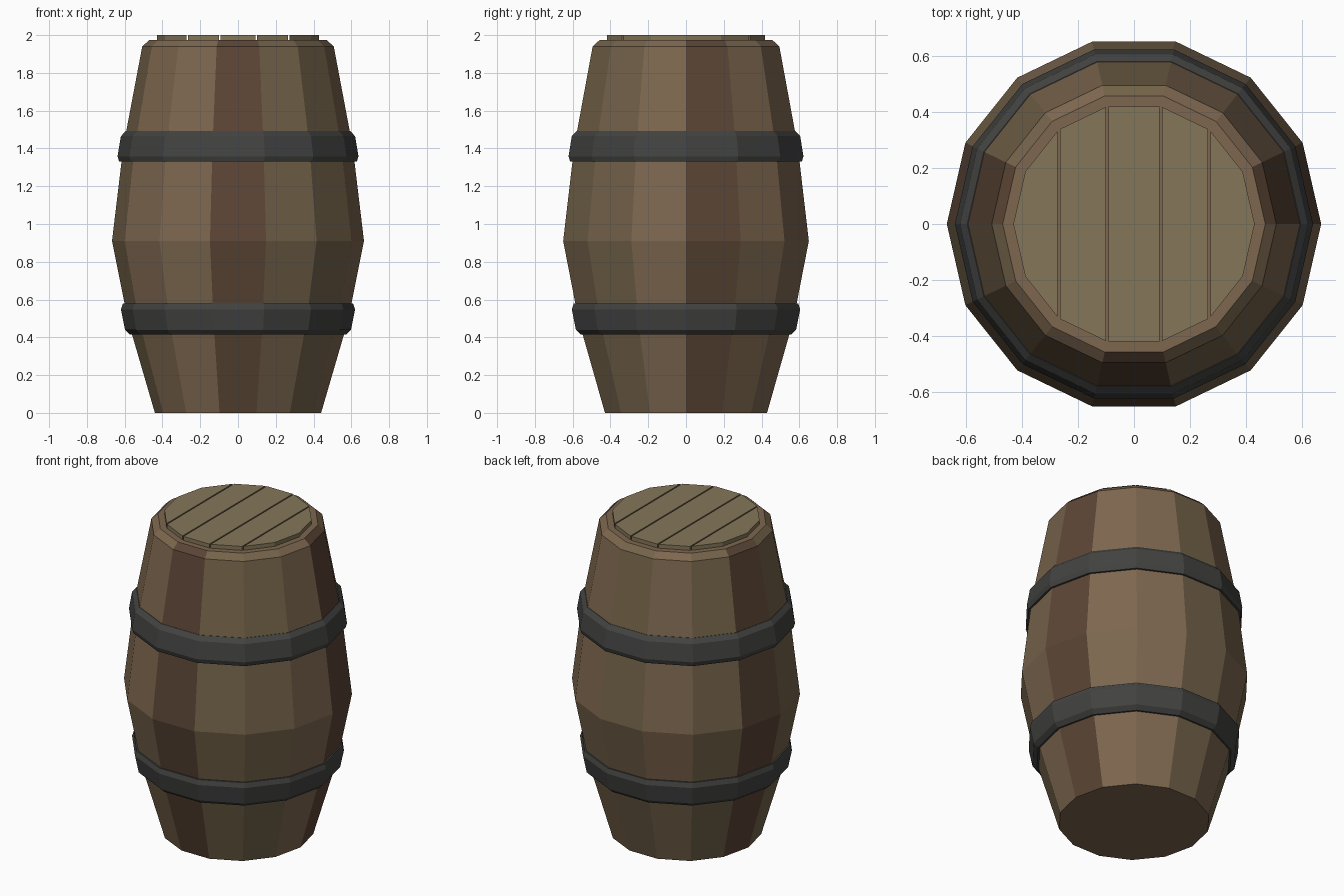
import bpy, bmesh, math
from mathutils import Vector

if "Cube" in bpy.data.objects:
    bpy.data.objects.remove(bpy.data.objects["Cube"])

SIDES = 14


def material(name, rgb):
    m = bpy.data.materials.new(name)
    m.diffuse_color = (*rgb, 1)
    m.use_nodes = True
    m.node_tree.nodes["Principled BSDF"].inputs["Base Color"].default_value = m.diffuse_color
    return m


WARM = material("warm_wood", (0.205, 0.135, 0.078))
OLIVE = material("olive_wood", (0.175, 0.125, 0.068))
RED = material("red_wood", (0.105, 0.060, 0.036))
LID = material("lid_wood", (0.235, 0.180, 0.100))
IRON = material("iron", (0.055, 0.056, 0.053))


def finish(bm, name, mats):
    bmesh.ops.recalc_face_normals(bm, faces=bm.faces)
    mesh = bpy.data.meshes.new(name)
    bm.to_mesh(mesh)
    bm.free()
    for m in mats:
        mesh.materials.append(m)
    obj = bpy.data.objects.new(name, mesh)
    bpy.context.collection.objects.link(obj)
    return obj


def ring(bm, r, z):
    step = 2 * math.pi / SIDES
    return [bm.verts.new((r * math.cos(k * step), r * math.sin(k * step), z))
            for k in range(SIDES)]


def lathe(name, profile, mats, closed=False, stave_mats=None):
    """Spin a (radius, z) profile; cap its ends, or join them when closed."""
    bm = bmesh.new()
    rings = [ring(bm, r, z) for r, z in profile]
    pairs = list(zip(rings, rings[1:]))
    if closed:
        pairs.append((rings[-1], rings[0]))
    for a, b in pairs:
        for k in range(SIDES):
            n = (k + 1) % SIDES
            f = bm.faces.new((a[k], a[n], b[n], b[k]))
            if stave_mats:
                f.material_index = stave_mats[k]
    if not closed:
        bm.faces.new(rings[0][::-1])
        bm.faces.new(rings[-1])
    return finish(bm, name, mats)


# Barrel body: one wood tone per stave
tones = [2, 0, 0, 1, 0, 1, 2, 1, 0, 0, 2, 1, 1, 0]
lathe("barrel_body",
      [(0.44, 0), (0.583, 0.49), (0.667, 0.91), (0.607, 1.41),
       (0.507, 1.94), (0.468, 1.975)],
      [WARM, OLIVE, RED], stave_mats=tones)

# Iron hoops with chamfered edges, sunk into the staves
lathe("lower_hoop",
      [(0.53, 0.415), (0.572, 0.415), (0.598, 0.44), (0.620, 0.548),
       (0.610, 0.578), (0.56, 0.578)], [IRON], closed=True)
lathe("upper_hoop",
      [(0.58, 1.33), (0.629, 1.33), (0.638, 1.358), (0.620, 1.465),
       (0.594, 1.492), (0.55, 1.492)], [IRON], closed=True)

# Lid planks: slices of a raised disc, split at the polygon corners
R, GAP = 0.43, 0.004
cuts = [R * math.cos(2 * math.pi * k / SIDES) for k in (5, 4, 3, 2)]
edges = [-1] + cuts + [1]
for i, (x0, x1) in enumerate(zip(edges, edges[1:])):
    bm = bmesh.new()
    low, high = ring(bm, R, 1.965), ring(bm, R, 2.0)
    bm.faces.new(low[::-1])
    bm.faces.new(high)
    for k in range(SIDES):
        n = (k + 1) % SIDES
        bm.faces.new((low[k], low[n], high[n], high[k]))
    for x, side in ((x0 + GAP, -1), (x1 - GAP, 1)):
        res = bmesh.ops.bisect_plane(
            bm, geom=bm.verts[:] + bm.edges[:] + bm.faces[:],
            plane_co=Vector((x, 0, 0)), plane_no=Vector((side, 0, 0)),
            clear_outer=True)
        rim = [e for e in res["geom_cut"] if isinstance(e, bmesh.types.BMEdge)]
        if rim:
            bmesh.ops.holes_fill(bm, edges=rim, sides=0)
    finish(bm, f"lid_plank_{i + 1}", [LID])
